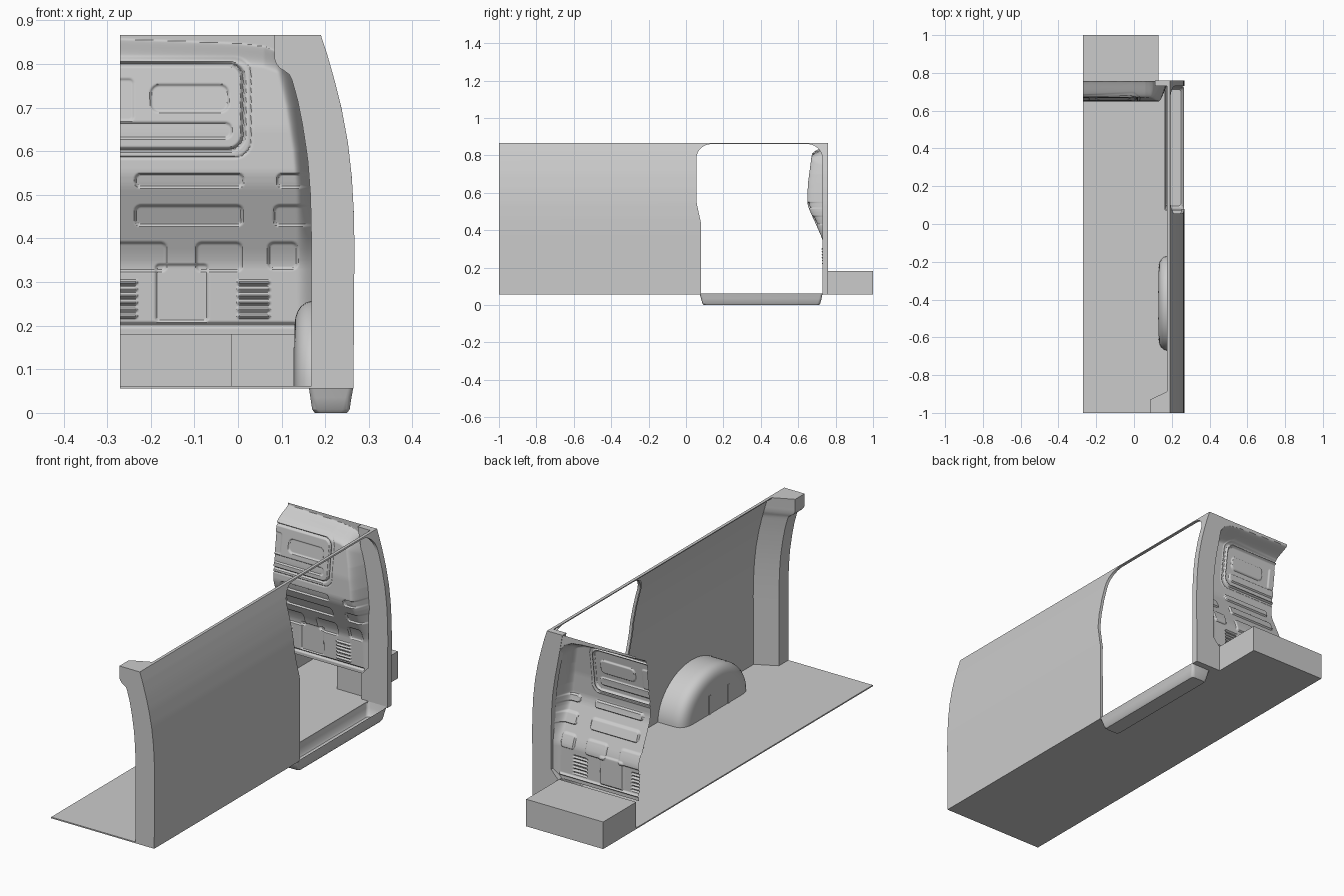
import bpy, bmesh, math

if "Cube" in bpy.data.objects:
    bpy.data.objects.remove(bpy.data.objects["Cube"])


def lerp(pts, t):
    """Piecewise linear lookup in [(t, value), ...]."""
    if t <= pts[0][0]:
        return pts[0][1]
    for (a, va), (b, vb) in zip(pts, pts[1:]):
        if t <= b:
            return va + (vb - va) * (t - a) / (b - a)
    return pts[-1][1]


def smooth(t):
    t = max(0, min(1, t))
    return t * t * (3 - 2 * t)


def make(name, verts, faces, angle=30, fix=True, thick=0):
    me = bpy.data.meshes.new(name)
    me.from_pydata(verts, [], faces)
    bm = bmesh.new()
    bm.from_mesh(me)
    bmesh.ops.remove_doubles(bm, verts=bm.verts, dist=1e-5)
    if fix:
        bmesh.ops.recalc_face_normals(bm, faces=bm.faces)
    bm.to_mesh(me)
    bm.free()
    ob = bpy.data.objects.new(name, me)
    bpy.context.collection.objects.link(ob)
    bpy.ops.object.select_all(action='DESELECT')
    ob.select_set(True)
    bpy.context.view_layer.objects.active = ob
    bpy.ops.object.shade_smooth_by_angle(angle=math.radians(angle))
    if thick:
        m = ob.modifiers.new("Thickness", 'SOLIDIFY')
        m.thickness = thick
    return ob


def loft(name, rings, closed=True, caps=(True, True), **kw):
    n = len(rings[0])
    verts = [v for r in rings for v in r]
    faces = []
    for i in range(len(rings) - 1):
        for j in range(n if closed else n - 1):
            k = (j + 1) % n
            faces.append((i*n + j, i*n + k, (i+1)*n + k, (i+1)*n + j))
    if closed and caps[0]:
        faces.append(tuple(range(n))[::-1])
    if closed and caps[1]:
        faces.append(tuple(range((len(rings)-1)*n, len(rings)*n)))
    return make(name, verts, faces, **kw)


def rows(a, b, n):
    return [a + (b - a) * i / n for i in range(n + 1)]


# Shared curves: outer wall x, rear pillar inner x, door edges y, bulkhead depth and edges
WALL = [(.06, .265), (.2, .2655), (.38, .267), (.46, .2655), (.54, .261), (.62, .252),
        (.70, .237), (.76, .222), (.82, .205), (.866, .19)]
POST = [(.06, .168), (.42, .168), (.5, .166), (.58, .160), (.66, .148), (.72, .136),
        (.765, .123), (.775, .118), (.783, .108), (.79, .096), (.80, .088), (.81, .084)]
DOOR_REAR = [(.06, .08), (.44, .08), (.47, .073), (.54, .058), (.57, .055)]
PANEL = [(.18, .735), (.34, .732), (.365, .724), (.52, .655), (.55, .648), (.65, .652),
         (.8, .672), (.865, .69)]
PANEL_SIDE = [(.18, .185), (.5, .183), (.6, .174), (.7, .158), (.8, .135), (.865, .11)]
PANEL_TOP = [(-.27, .857), (0, .847), (.06, .84), (.1, .825), (.14, .79), (.19, .70)]
TOP, DOOR_TOP, R = .866, .86, .08


def door_round(z):
    h = max(0, min(R, z - (DOOR_TOP - R)))
    return R - math.sqrt(max(0, R*R - h*h))


# Side wall: skin behind the door, strip in front of it, rail above
zs = rows(.06, .78, 36) + [DOOR_TOP - R + R*math.sin(math.pi/2*i/12) for i in range(1, 13)]
loft("side_wall_rear", [[(lerp(WALL, z), -1, z), (lerp(WALL, z), lerp(DOOR_REAR, z) + door_round(z), z)]
                        for z in zs], closed=False)
loft("side_wall_front", [[(lerp(WALL, z), .73 - door_round(z), z), (lerp(WALL, z), .76, z)]
                         for z in zs], closed=False)
loft("door_top_rail", [[(lerp(WALL, z) - d, y, z) for d, z in
                        ((0, DOOR_TOP), (0, TOP), (.014, TOP), (.014, DOOR_TOP))] for y in (-1, .76)])
# Folded lip around the rear and front edges of the door opening
for name, edge, s in (("door_lip_rear", lambda z: lerp(DOOR_REAR, z) + door_round(z), 1),
                      ("door_lip_front", lambda z: .73 - door_round(z), -1)):
    loft(name, [[(lerp(WALL, z), edge(z), z), (lerp(WALL, z) - .014, edge(z), z),
                 (lerp(WALL, z) - .014, edge(z) - s*.01, z)] for z in zs], closed=False)

# Rear corner post with flared header
loft("rear_post", [[(lerp(POST, z), -1, z), (lerp(WALL, z), -1, z), (lerp(WALL, z), -.88, z),
                    (lerp(POST, z), -.93, z)]
                   for z in rows(.06, .76, 30) + rows(.765, TOP, 20)])

# Front door post, joining wall and bulkhead
loft("front_post", [[(x, .73, z), (lerp(WALL, z), .73, z), (lerp(WALL, z), .76, z), (x, .76, z)]
                    for z in rows(.06, TOP, 40)
                    for x in [lerp([(.06, .13), (.18, .13), (.22, .168)] + POST[1:6] + [(.866, .11)], z)]])

# Floor with door cut-out and forward extension
outline = [(-.27, -1), (.265, -1), (.265, .075), (.165, .075), (.165, .73), (.265, .73),
           (.265, .76), (.13, .76), (.13, 1), (-.27, 1)]
loft("floor", [[(x, y, z) for x, y in outline] for z in (.056, .062)])


# Sunken door step
def rounded(x0, x1, y0, y1, r, z, n=5):
    pts = []
    for cx, cy, a in ((x1-r, y1-r, 0), (x0+r, y1-r, 90), (x0+r, y0+r, 180), (x1-r, y0+r, 270)):
        for i in range(n + 1):
            t = math.radians(a + 90*i/n)
            pts.append((cx + r*math.cos(t), cy + r*math.sin(t), z))
    return pts


loft("door_step", [rounded(.162, .265, .072, .73, .012, .061),
                   rounded(.166, .260, .080, .725, .014, .035),
                   rounded(.170, .256, .088, .718, .016, .008),
                   rounded(.176, .250, .096, .712, .016, 0)], caps=(False, True))

# Wheel arch: half-ellipse hoops with a rounded inner shoulder
hoops = [(.130, .0), (.130, .72), (.1315, .80), (.136, .87), (.144, .93), (.156, .975), (.17, .995),
         (.19, 1.0), (.265, 1.0)]
loft("wheel_arch", [[(x, -.42 + .25*k*math.cos(t), .06 + .198*k*math.sin(t))
                     for t in rows(0, math.pi, 40)] for x, k in hoops], closed=False)
for y in (-.50, -.36):
    loft("arch_rib", [[(.127, y - .006, z), (.127, y + .006, z), (.14, y + .006, z), (.14, y - .006, z)]
                      for z in (.06, .15)])

# Seat base ahead of the bulkhead, open at the rear left
x0, xm, x1, ya, yb, za, zb = -.27, -.015, .13, .755, 1, .06, .183
make("seat_base", [(x0, ya, za), (x1, ya, za), (x1, yb, za), (x0, yb, za),
                   (x0, ya, zb), (x1, ya, zb), (x1, yb, zb), (x0, yb, zb), (xm, ya, za), (xm, ya, zb)],
     [(4, 9, 5, 6, 7), (1, 2, 6, 5), (2, 3, 7, 6), (3, 0, 4, 7), (8, 1, 5, 9)])

# Bulkhead relief: x0, x1, z0, z1, corner radius, depth, groove width (0 = full recess)
RELIEF = [
    (-.6, .012, .603, .80, .035, .010, .007), (-.6, .030, .585, .815, .04, .003, .004),
    (-.6, -.24, .67, .765, .01, .004, 0),
    (-.20, -.022, .69, .752, .02, .006, 0), (-.6, -.015, .630, .665, .014, .006, 0),
    (-.235, .012, .518, .548, .012, .009, 0), (.09, .3, .518, .548, .012, .009, 0),
    (-.235, .010, .43, .475, .012, .009, 0), (.083, .3, .43, .475, .012, .009, 0),
    (-.6, -.165, .325, .39, .012, .007, 0), (-.095, .008, .325, .39, .012, .007, 0),
    (.07, .135, .33, .39, .012, .007, 0),
    (-.188, -.07, .21, .34, .008, .006, 0), (-.6, .14, .198, .206, .004, .008, 0),
]
for i in range(6):
    z = .218 + i*.0155
    RELIEF += [(0, .072, z, z + .008, .004, -.008, 0), (-.6, -.232, z, z + .008, .004, -.008, 0)]


def relief(x, z):
    total = 0
    for a, b, c, d, r, depth, w in RELIEF:
        if not (a - .02 < x < b + .02 and c - .02 < z < d + .02):
            continue
        qx = abs(x - (a+b)/2) - (b-a)/2 + r
        qz = abs(z - (c+d)/2) - (d-c)/2 + r
        s = math.hypot(max(qx, 0), max(qz, 0)) + min(max(qx, qz), 0) - r
        total += depth * (smooth(1 - abs(s)/w) if w else smooth(.5 - s/.006))
    return total


def bulkhead_y(x, z):
    dx, dz = lerp(PANEL_SIDE, z) - x, lerp(PANEL_TOP, x) - z
    w = .05
    # rounded corner where the side and top blends meet
    d = w - min(w, math.hypot(max(0, w - dx), max(0, w - dz)))
    f = math.sin(math.pi/2 * max(0, d/w)) ** 1.2
    p = sum(lerp(PANEL, z + k*.008) for k in (-1, 0, 1)) / 3
    return .758 + (p + relief(x, z) - .758) * f


# Bulkhead panel and its surrounding frame
rings = []
for z in rows(.18, TOP, 250):
    xo = lerp(WALL, z) - .002
    xs = [-.27 + (xo + .27) * u for u in rows(0, 1, 170)]
    rings.append([(x, bulkhead_y(x, z), z) for x in xs])
loft("bulkhead", rings, closed=False, angle=40)
